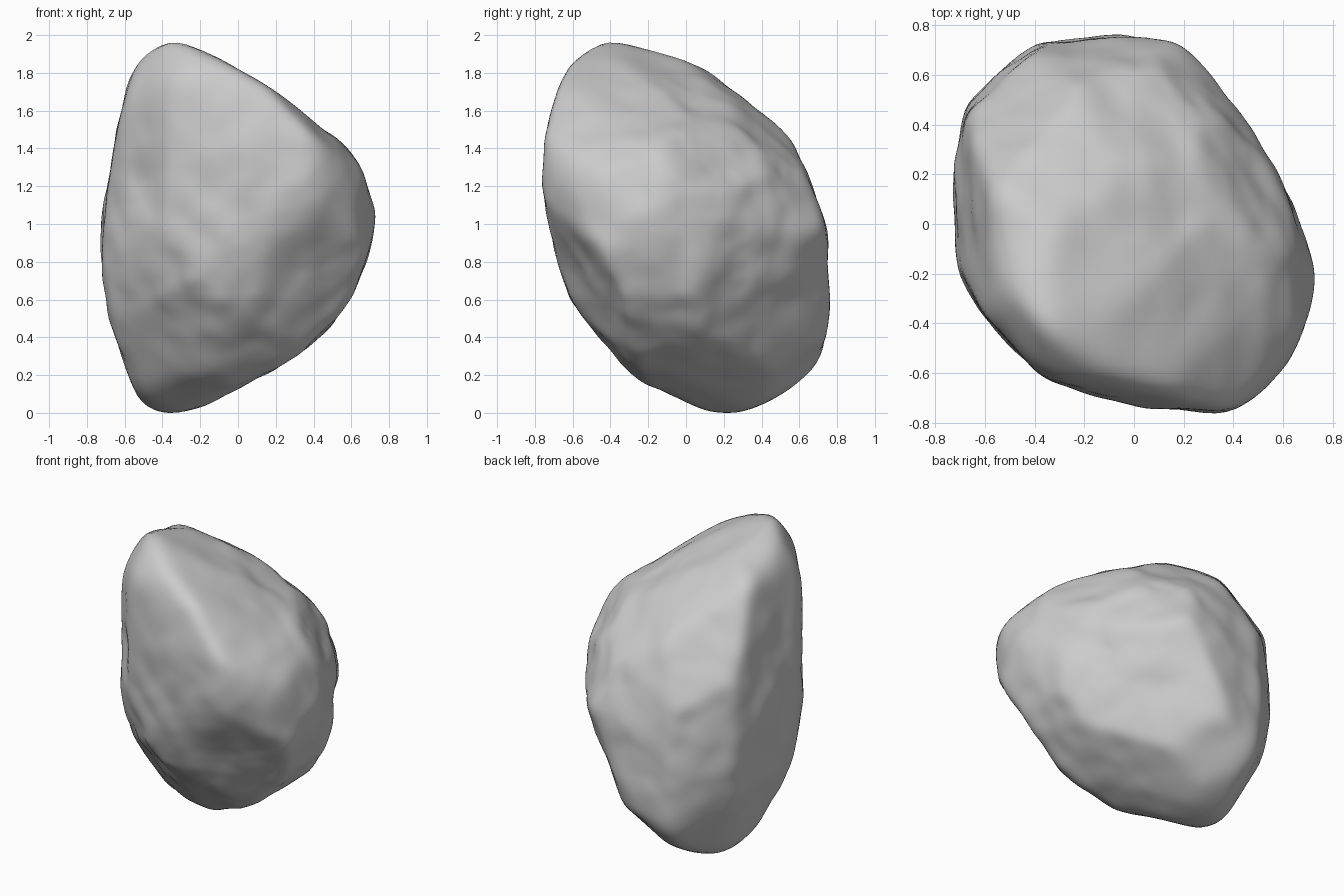
import bpy, bmesh, math
from mathutils import Vector, noise, geometry

cube = bpy.data.objects.get("Cube")
if cube:
    bpy.data.objects.remove(cube, do_unlink=True)

SOFTNESS = 60      # lower means rounder ridges where profiles meet
GROWTH = 1.018     # makes up for the rounding of the ridges


def oblique_axes(azimuth, elevation):
    """Right and up directions of a tilted profile plane."""
    a, e = math.radians(azimuth), math.radians(elevation)
    outward = Vector((math.cos(a) * math.cos(e), math.sin(a) * math.cos(e), math.sin(e)))
    right = Vector((-math.sin(a), math.cos(a), 0))
    return right, outward.cross(right)


X, Y, Z = Vector((1, 0, 0)), Vector((0, 1, 0)), Vector((0, 0, 1))

# Profiles of the boulder around its centre, each in its own plane
front_profile = [(-.43, 1), (-.48, .95), (-.57, .77), (-.62, .53), (-.7, .13), (-.72, -.08),
                 (-.68, -.43), (-.53, -.9), (-.46, -.98), (-.35, -1), (-.17, -.95),
                 (.17, -.77), (.34, -.66), (.5, -.5), (.6, -.35), (.71, -.04), (.73, .05),
                 (.67, .21), (.62, .36), (.53, .47), (.25, .69), (-.15, .94), (-.34, 1)]
side_profile = [(-.42, 1), (-.52, .96), (-.6, .87), (-.67, .72), (-.74, .45), (-.76, .22),
                (-.69, -.12), (-.61, -.37), (-.29, -.8), (0, -.95), (.15, -1), (.25, -1),
                (.47, -.9), (.65, -.78), (.73, -.6), (.76, -.4), (.73, 0), (.62, .32),
                (.57, .46), (.41, .61), (.07, .87), (-.27, 1)]
top_profile = [(.33, -.76), (.04, -.73), (-.4, -.6), (-.6, -.38), (-.69, -.18), (-.73, .08),
               (-.67, .48), (-.54, .6), (-.38, .72), (0, .76), (.2, .74), (.33, .66),
               (.49, .42), (.69, -.1), (.73, -.22), (.68, -.42), (.61, -.58), (.47, -.7)]
front_diagonal = [(-.68, .68), (-.54, .91), (-.25, .91), (.15, .7), (.5, .39), (.66, .1),
                  (.55, -.23), (.4, -.61), (.07, -.78), (-.17, -.83), (-.31, -.77),
                  (-.6, -.35), (-.72, 0)]
back_diagonal = [(.54, .97), (.69, .8), (.72, .07), (.69, -.26), (.52, -.75), (.27, -1.08),
                 (.05, -1.1), (-.19, -1), (-.46, -.72), (-.65, -.13), (-.54, .25),
                 (-.28, .63), (.11, .87)]
under_diagonal = [(.28, .69), (.49, .6), (.77, .19), (.82, -.24), (.75, -.56), (.49, -.94),
                  (.34, -.94), (-.15, -.81), (-.45, -.56), (-.81, 0), (-.86, .16),
                  (-.78, .32), (-.57, .5), (-.2, .63), (.02, .66)]

profiles = [
    (X, Z, front_profile),
    (Y, Z, side_profile),
    (X, Y, top_profile),
    (*oblique_axes(-45, 20), front_diagonal),
    (*oblique_axes(135, 20), back_diagonal),
    (*oblique_axes(45, -27), under_diagonal),
]


def profile_planes(right, up, points):
    """One plane per hull edge, as outward normal / distance."""
    hull = [Vector(points[i]) for i in geometry.convex_hull_2d(points)]
    middle = sum(hull, Vector((0, 0))) / len(hull)
    planes = []
    for a, b in zip(hull, hull[1:] + hull[:1]):
        normal = Vector((b.y - a.y, a.x - b.x)).normalized()
        if normal.dot(a - middle) < 0:
            normal.negate()
        planes.append((right * normal.x + up * normal.y) / normal.dot(a))
    return planes


plane_sets = [profile_planes(*p) for p in profiles]

# Shallow hollows: position around the centre, depth, angular width
hollows = [
    (Vector((.2, .1, .65)), .025, .3),      # dip beside the summit ridge
    (Vector((.25, -.6, -.2)), .03, .3),     # undercut below the front shoulder
    (Vector((-.25, -.6, -.05)), .02, .25),  # front ledge
    (Vector((.5, .25, -.1)), .04, .22),     # left flank groove
    (Vector((-.5, -.45, .25)), .025, .25),  # waist of the front right edge
    (Vector((-.2, .65, .02)), .02, .22),    # back dent
]


def rock_radius(d):
    """Distance from centre to the softened intersection of the profiles."""
    reach = [max(n.dot(d) for n in planes) for planes in plane_sets]
    total = sum(m ** SOFTNESS for m in reach if m > 0)
    r = GROWTH * total ** (-1 / SOFTNESS)
    for place, depth, width in hollows:
        r -= depth * math.exp(-(d.angle(place) / width) ** 2)
    p = d * r
    r += 0.012 * noise.noise(p * 3.1 + X * 5)
    r += 0.014 * noise.noise(p * 6.5 + Y * 3)
    r += 0.006 * noise.noise(p * 14)
    return r


# Boulder body, with ridges worn by smoothing
bm = bmesh.new()
bmesh.ops.create_icosphere(bm, subdivisions=6, radius=1)
for v in bm.verts:
    d = v.co.normalized()
    v.co = d * rock_radius(d)
for step in range(4):
    bmesh.ops.smooth_vert(bm, verts=bm.verts, factor=0.5,
                          use_axis_x=True, use_axis_y=True, use_axis_z=True)

# Stand it on the ground
lowest = min(v.co.z for v in bm.verts)
bmesh.ops.translate(bm, verts=bm.verts, vec=(0, 0, -lowest))

mesh = bpy.data.meshes.new("boulder")
bm.to_mesh(mesh)
bm.free()
boulder = bpy.data.objects.new("boulder", mesh)
bpy.context.collection.objects.link(boulder)

# Plain grey stone
stone = bpy.data.materials.new("grey_stone")
stone.use_nodes = True
colour = (0.6, 0.6, 0.6, 1)
stone.diffuse_color = colour
for node in stone.node_tree.nodes:
    if node.type == 'BSDF_PRINCIPLED':
        node.inputs["Base Color"].default_value = colour
        node.inputs["Roughness"].default_value = 0.9
mesh.materials.append(stone)

bpy.ops.object.select_all(action='DESELECT')
boulder.select_set(True)
bpy.context.view_layer.objects.active = boulder
bpy.ops.object.shade_smooth_by_angle(angle=math.radians(40))
